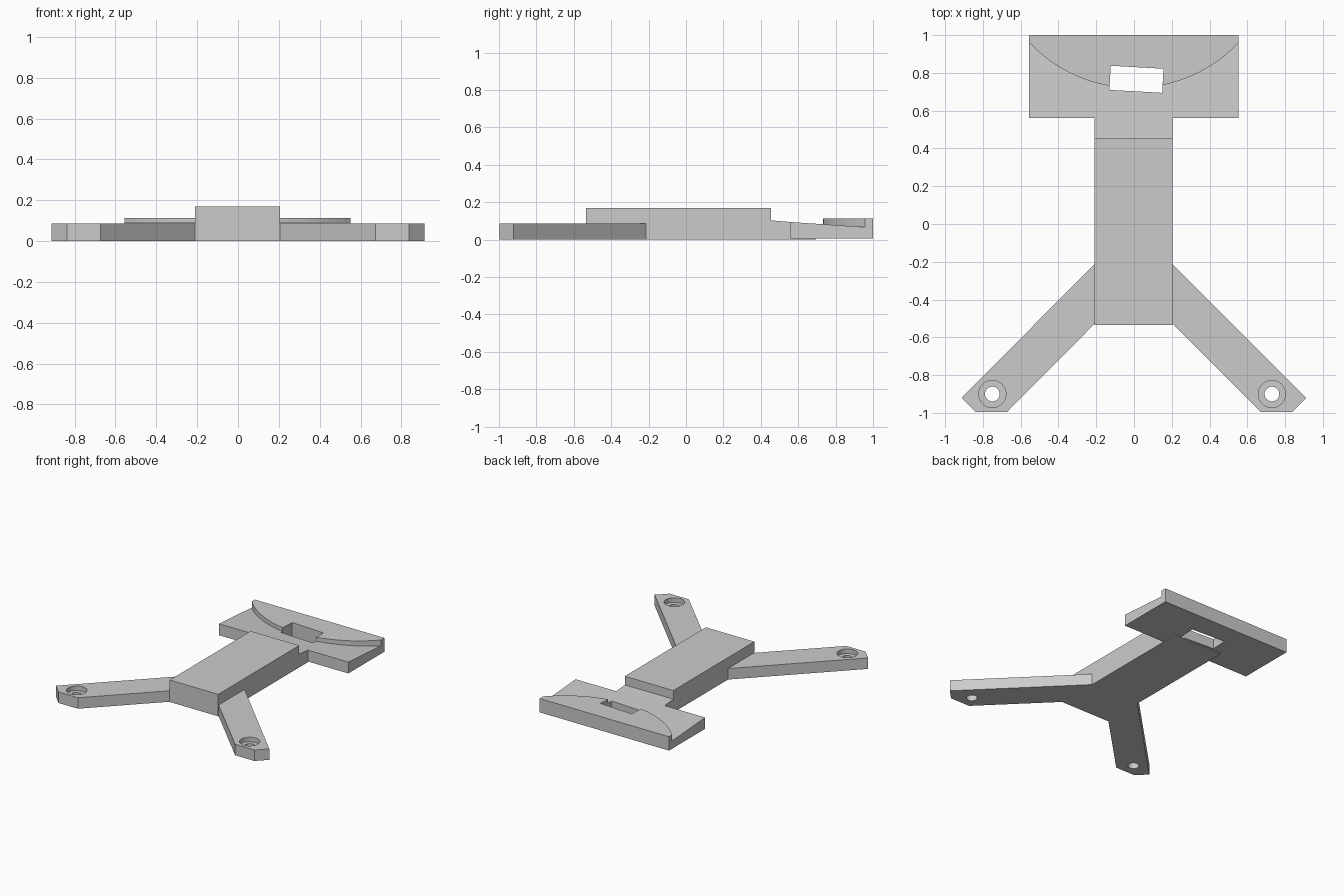
import bpy, bmesh, math
from mathutils import Matrix, Vector

cube = bpy.data.objects.get("Cube")
if cube:
    bpy.data.objects.remove(cube, do_unlink=True)

grey = bpy.data.materials.new("plain grey")
grey.use_nodes = True
tone = (0.6, 0.6, 0.6, 1)
grey.diffuse_color = tone
grey.node_tree.nodes["Principled BSDF"].inputs["Base Color"].default_value = tone


def prism(name, points, depth, cutter=False):
    """Extrude a closed 3D outline along the depth vector."""
    bm = bmesh.new()
    base = bm.faces.new([bm.verts.new(p) for p in points])
    grown = bmesh.ops.extrude_face_region(bm, geom=[base], use_keep_orig=True)
    moved = [v for v in grown["geom"] if isinstance(v, bmesh.types.BMVert)]
    bmesh.ops.translate(bm, verts=moved, vec=depth)
    bmesh.ops.recalc_face_normals(bm, faces=bm.faces)
    mesh = bpy.data.meshes.new(name)
    bm.to_mesh(mesh)
    bm.free()
    mesh.materials.append(grey)
    obj = bpy.data.objects.new(name, mesh)
    bpy.context.scene.collection.objects.link(obj)
    obj.hide_render = cutter
    return obj


def upright(name, outline, z0, z1, cutter=False):
    return prism(name, [(x, y, z0) for x, y in outline], Vector((0, 0, z1 - z0)), cutter)


def side_profile(name, outline, x0, x1):
    return prism(name, [(x0, y, z) for y, z in outline], Vector((x1 - x0, 0, 0)))


def circle(x, y, r, n=32):
    return [(x + r * math.cos(2 * math.pi * i / n), y + r * math.sin(2 * math.pi * i / n))
            for i in range(n)]


def combine(target, other, operation):
    """Apply a boolean and discard the second object."""
    mod = target.modifiers.new(operation, "BOOLEAN")
    mod.operation, mod.solver, mod.object = operation, "EXACT", other
    bpy.context.view_layer.update()
    graph = bpy.context.evaluated_depsgraph_get()
    result = bpy.data.meshes.new_from_object(target.evaluated_get(graph))
    target.modifiers.clear()
    target.data = result
    bpy.data.objects.remove(other, do_unlink=True)


# Raised spine with a lower neck and a thin tongue under the head
spine = side_profile("spine", [(-0.535, 0), (0.695, 0), (0.695, 0.02), (0.56, 0.02),
                               (0.56, 0.094), (0.455, 0.103), (0.455, 0.17),
                               (-0.535, 0.17)], -0.21, 0.205)

# Sloping head plate
head = side_profile("head_plate", [(0.56, 0.006), (1, 0.006), (1, 0.064), (0.56, 0.094)],
                    -0.555, 0.552)

# Raised rim with a concave sweep of the slope against it
radius, centre_y = 0.76, 1.48
arc = []
for i in range(33):
    x = -0.555 + 1.107 * i / 32
    arc.append((x, centre_y - math.sqrt(radius ** 2 - x ** 2)))
rim = upright("curved_rim", arc + [(0.552, 1), (-0.555, 1)], 0.03, 0.113)
combine(head, rim, "UNION")

# Slightly turned slot through the head
turn = Matrix.Rotation(math.radians(-3.2), 2)
corners = [turn @ Vector((sx * 0.14, sy * 0.064)) + Vector((0.013, 0.766))
           for sx, sy in ((-1, -1), (1, -1), (1, 1), (-1, 1))]
for part in (head, spine):
    combine(part, upright("slot_cutter", corners, -0.1, 0.3, True), "DIFFERENCE")

# Splayed arms with counterbored screw holes
for name, s, inner, hole_x in (("left_arm", 1, 0.205, 0.73), ("right_arm", -1, 0.21, 0.75)):
    outline = [(inner, -0.213), (0.913, -0.921), (0.838, -0.996),
               (0.673, -0.996), (inner, -0.53)]
    arm = upright(name, [(s * x, y) for x, y in outline], 0, 0.085)
    for r, floor in ((0.072, 0.05), (0.039, -0.1)):
        cutter = upright("hole_cutter", circle(s * hole_x, -0.9, r), floor, 0.2, True)
        combine(arm, cutter, "DIFFERENCE")
